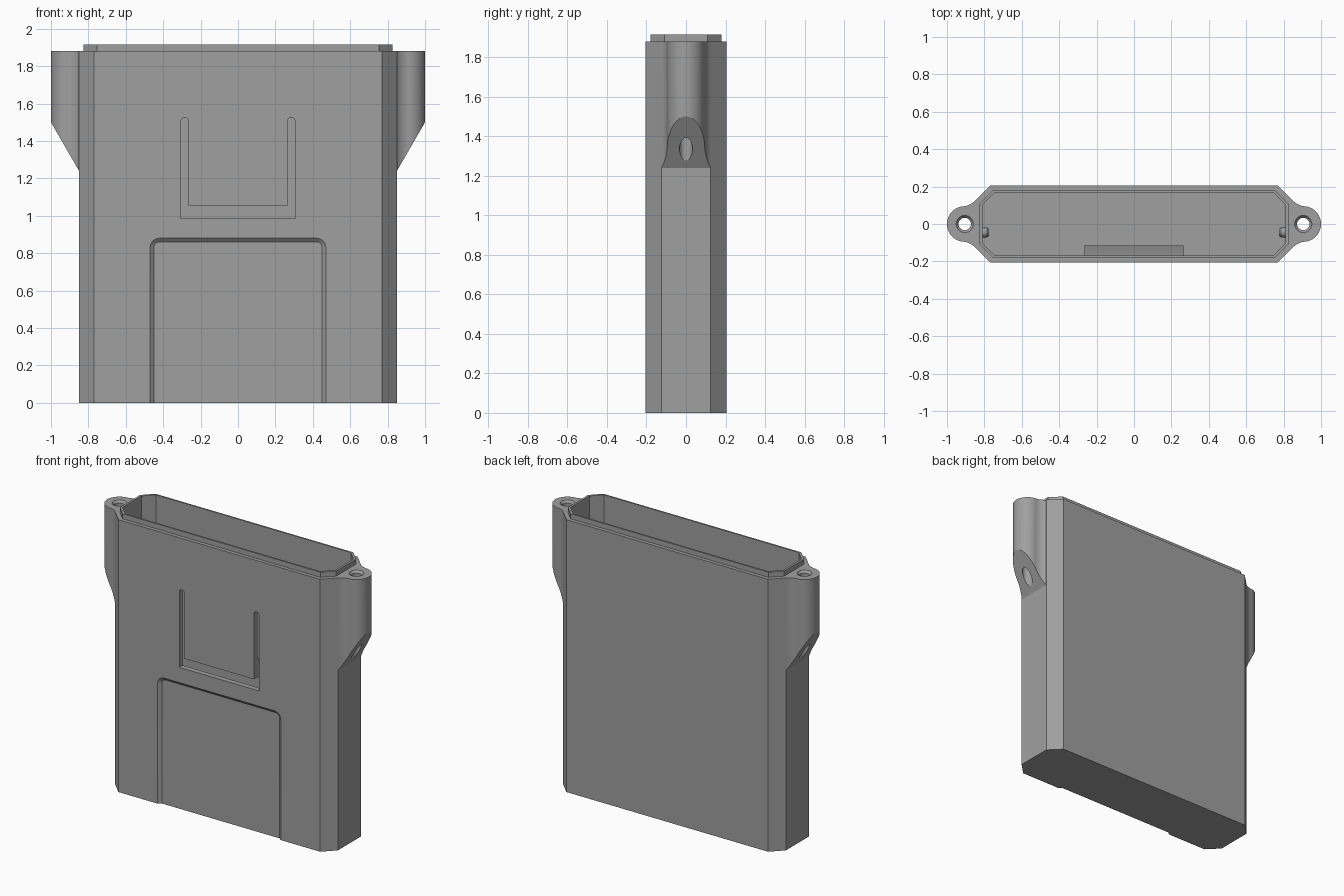
import bpy, bmesh, math

if "Cube" in bpy.data.objects:
    bpy.data.objects.remove(bpy.data.objects["Cube"])

TOP = 1.88
SLOPE = 0.26 / 0.15      # underside slope of the ears

grey = bpy.data.materials.new("plain grey")
grey.diffuse_color = (0.35, 0.35, 0.35, 1)
grey.use_nodes = True
grey.node_tree.nodes["Principled BSDF"].inputs["Base Color"].default_value = grey.diffuse_color


def loft(name, rings):
    """Closed solid through rings of equal point count."""
    bm = bmesh.new()
    loops = [[bm.verts.new(p) for p in ring] for ring in rings]
    n = len(loops[0])
    for a, b in zip(loops, loops[1:]):
        for i in range(n):
            j = (i + 1) % n
            bm.faces.new((a[i], a[j], b[j], b[i]))
    bm.faces.new(loops[0][::-1])
    bm.faces.new(loops[-1])
    bmesh.ops.recalc_face_normals(bm, faces=bm.faces)
    mesh = bpy.data.meshes.new(name)
    bm.to_mesh(mesh)
    bm.free()
    mesh.materials.append(grey)
    ob = bpy.data.objects.new(name, mesh)
    bpy.context.collection.objects.link(ob)
    return ob


def combine(target, tool, operation):
    mod = target.modifiers.new(operation, 'BOOLEAN')
    mod.operation = operation
    mod.solver = 'EXACT'
    mod.object = tool
    bpy.context.view_layer.objects.active = target
    bpy.ops.object.modifier_apply(modifier=mod.name)
    bpy.data.objects.remove(tool)


def octagon(hx, hy, c, z):
    quarter = [(hx, hy - c), (hx - c, hy)]
    pts = quarter + [(-x, y) for x, y in quarter[::-1]]
    pts += [(-x, -y) for x, y in pts]
    return [(x, y, z) for x, y in pts]


def arc(cx, cy, r, a0, a1, n):
    return [(cx + r * math.cos(math.radians(a0 + (a1 - a0) * i / n)),
             cy + r * math.sin(math.radians(a0 + (a1 - a0) * i / n)))
            for i in range(n + 1)]


def circle(cx, r, z):
    return [(x, y, z) for x, y in arc(cx, 0, r, 0, 360, 32)[:-1]]


# Chamfered case body
body = loft("case_body", [octagon(0.85, 0.205, 0.08, 0), octagon(0.85, 0.205, 0.08, TOP)])

# Screw ears: round boss blended into the chamfered corners, sloped underneath
upper = [(0.835, 0.125)] + arc(0.9223, 0.1941, 0.1, 225, 264.9, 10)
boss = arc(0.905, 0, 0.095, 85, -85, 32)[1:-1]
profile = upper + boss + [(x, -y) for x, y in upper[::-1]]
for s in (1, -1):
    ear = loft("screw_ear", [[(s * x, y, 1.24 + (x - 0.85) * SLOPE) for x, y in profile],
                             [(s * x, y, TOP) for x, y in profile]])
    combine(body, ear, 'UNION')

# Raised lip round the opening
lip = loft("lip", [octagon(0.825, 0.18, 0.07, 1.8), octagon(0.825, 0.18, 0.07, 1.915)])
combine(body, lip, 'UNION')

# Hollow inside
cavity = loft("cavity", [octagon(0.81, 0.168, 0.066, 0.04), octagon(0.81, 0.168, 0.066, 2.0)])
combine(body, cavity, 'DIFFERENCE')

# Countersunk screw holes
for s in (1, -1):
    cx = s * 0.905
    hole = loft("screw_hole", [circle(cx, 0.033, 1.1), circle(cx, 0.033, TOP - 0.015),
                               circle(cx, 0.046, TOP), circle(cx, 0.046, 2.0)])
    combine(body, hole, 'DIFFERENCE')


# Shallow arched recess at the bottom of the front, with a bevelled edge
def arch(grow, y):
    half = [(0.42 + grow, -0.1)] + arc(0.42, 0.83, grow, 0, 90, 8)
    return [(x, y, z) for x, z in half + [(-x, z) for x, z in half[::-1]]]


recess = loft("recess", [arch(0.05, -0.25), arch(0.05, -0.205), arch(0.03, -0.188)])
combine(body, recess, 'DIFFERENCE')

# U-shaped slot that frees the spring latch
half = [(0.305, 0.985)] + arc(0.285, 1.505, 0.02, 0, 180, 12) + [(0.265, 1.055)]
slot_profile = half + [(-x, z) for x, z in half[::-1]]
slot = loft("latch_slot", [[(x, y, z) for x, z in slot_profile] for y in (-0.25, -0.14)])
combine(body, slot, 'DIFFERENCE')

# Wedge catch on the inside of the latch
wedge = [(-0.172, 1.055), (-0.115, 1.055), (-0.115, 1.075), (-0.172, 1.22)]
loft("latch_catch", [[(x, y, z) for y, z in wedge] for x in (-0.265, 0.265)])

# Small pins on the inner end walls
for s, side in ((1, "right"), (-1, "left")):
    ring = arc(-0.045, 1.7, 0.026, 0, 360, 20)[:-1]
    tip = arc(-0.045, 1.7, 0.018, 0, 360, 20)[:-1]
    loft(side + "_pin", [[(s * 0.815, y, z) for y, z in ring],
                         [(s * 0.785, y, z) for y, z in ring],
                         [(s * 0.775, y, z) for y, z in tip]])

# Smooth the round surfaces, keep the corners crisp
for ob in bpy.context.scene.objects:
    ob.select_set(True)
bpy.context.view_layer.objects.active = body
bpy.ops.object.shade_smooth_by_angle(angle=math.radians(25))
